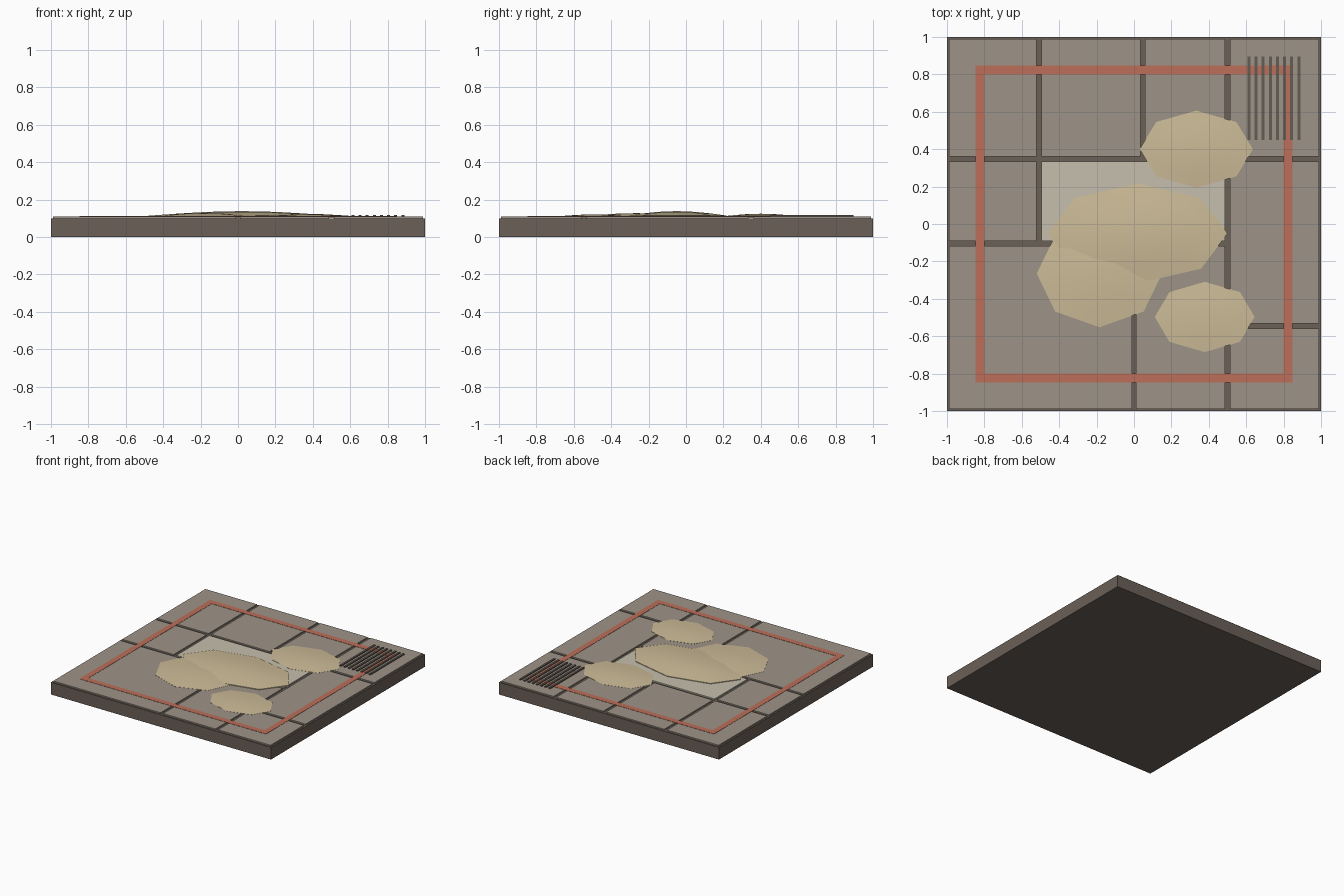
import bpy
import bmesh
from math import cos, sin, pi, radians

cube = bpy.data.objects.get("Cube")
if cube:
    bpy.data.objects.remove(cube, do_unlink=True)


def material(name, *rgb):
    """Flat material from 0-255 display values."""
    lin = [((c / 255 + 0.055) / 1.055) ** 2.4 for c in rgb] + [1.0]
    m = bpy.data.materials.new(name)
    m.use_nodes = True
    m.diffuse_color = lin
    bsdf = m.node_tree.nodes["Principled BSDF"]
    bsdf.inputs["Base Color"].default_value = lin
    bsdf.inputs["Roughness"].default_value = 0.9
    return m


MORTAR = material("dark_mortar", 107, 96, 87)
STONE = material("grey_stone", 158, 148, 135)
PALE = material("pale_stone", 198, 191, 174)
PAINT = material("faded_red_paint", 188, 110, 90)
METAL = material("grate_metal", 101, 92, 84)
SAND = material("sand", 204, 187, 151)


def finish(bm, name, mat):
    bmesh.ops.recalc_face_normals(bm, faces=bm.faces)
    mesh = bpy.data.meshes.new(name)
    bm.to_mesh(mesh)
    bm.free()
    mesh.materials.append(mat)
    obj = bpy.data.objects.new(name, mesh)
    bpy.context.collection.objects.link(obj)
    return obj


def box(name, x0, x1, y0, y1, z0, z1, mat):
    bm = bmesh.new()
    bmesh.ops.create_cube(bm, size=1)
    for v in bm.verts:
        v.co.x = x1 if v.co.x > 0 else x0
        v.co.y = y1 if v.co.y > 0 else y0
        v.co.z = z1 if v.co.z > 0 else z0
    return finish(bm, name, mat)


def mound(name, x, y, rx, ry, rim, peak, sides=8):
    """Low dome: a short skirt, then rings rising to a soft peak."""
    bm = bmesh.new()
    rings = []
    levels = [(1, 0.102), (1, rim)]
    levels += [(r, rim + (peak - rim) * cos(r * pi / 2)) for r in (0.7, 0.38)]
    for r, z in levels:
        rings.append([bm.verts.new((x + rx * r * cos(2 * pi * i / sides),
                                    y + ry * r * sin(2 * pi * i / sides), z))
                      for i in range(sides)])
    top = bm.verts.new((x, y, peak))
    bm.faces.new(rings[0])
    for i in range(sides):
        j = (i + 1) % sides
        for a, b in zip(rings, rings[1:]):
            bm.faces.new((a[i], a[j], b[j], b[i]))
        bm.faces.new((rings[-1][i], rings[-1][j], top))
    obj = finish(bm, name, SAND)
    bpy.ops.object.select_all(action="DESELECT")
    obj.select_set(True)
    bpy.context.view_layer.objects.active = obj
    bpy.ops.object.shade_smooth_by_angle(angle=radians(35))
    return obj


# Base block
box("base", -1, 1, -1, 1, 0, 0.1, MORTAR)

# Paving slabs between the mortar joints
slabs = {
    "back_right": (-0.988, -0.52, 0.36, 0.988),
    "back_middle_right": (-0.495, 0.035, 0.36, 0.988),
    "back_middle_left": (0.06, 0.487, 0.36, 0.988),
    "back_left": (0.512, 0.988, 0.36, 0.988),
    "middle_right": (-0.988, -0.52, -0.092, 0.335),
    "centre": (-0.495, 0.487, -0.092, 0.335),
    "front_right": (-0.988, -0.012, -0.988, -0.117),
    "front_middle": (0.012, 0.487, -0.988, -0.117),
    "middle_left": (0.512, 0.988, -0.533, 0.335),
    "front_left": (0.512, 0.988, -0.988, -0.558),
}
for name, rect in slabs.items():
    box(name + "_slab", *rect, 0.095, 0.11, PALE if name == "centre" else STONE)

# Painted border
OUT, INN = 0.848, 0.8
for side, s in (("front", -1), ("back", 1)):
    box(side + "_stripe", -OUT, OUT, *sorted((s * INN, s * OUT)), 0.107, 0.112, PAINT)
for side, s in (("right", -1), ("left", 1)):
    box(side + "_stripe", *sorted((s * INN, s * OUT)), -INN, INN, 0.107, 0.112, PAINT)

# Drain grate
for i in range(8):
    x = 0.615 + 0.038 * i
    box(f"grate_bar_{i + 1}", x - 0.008, x + 0.008, 0.45, 0.895, 0.109, 0.118, METAL)

# Drifted sand
mound("large_sand_drift", 0.02, -0.05, 0.48, 0.267, 0.115, 0.139)
mound("front_right_sand_drift", -0.185, -0.265, 0.335, 0.287, 0.111, 0.128)
mound("back_left_sand_drift", 0.333, 0.4, 0.303, 0.206, 0.111, 0.125)
mound("front_left_sand_drift", 0.378, -0.497, 0.267, 0.188, 0.111, 0.121)
